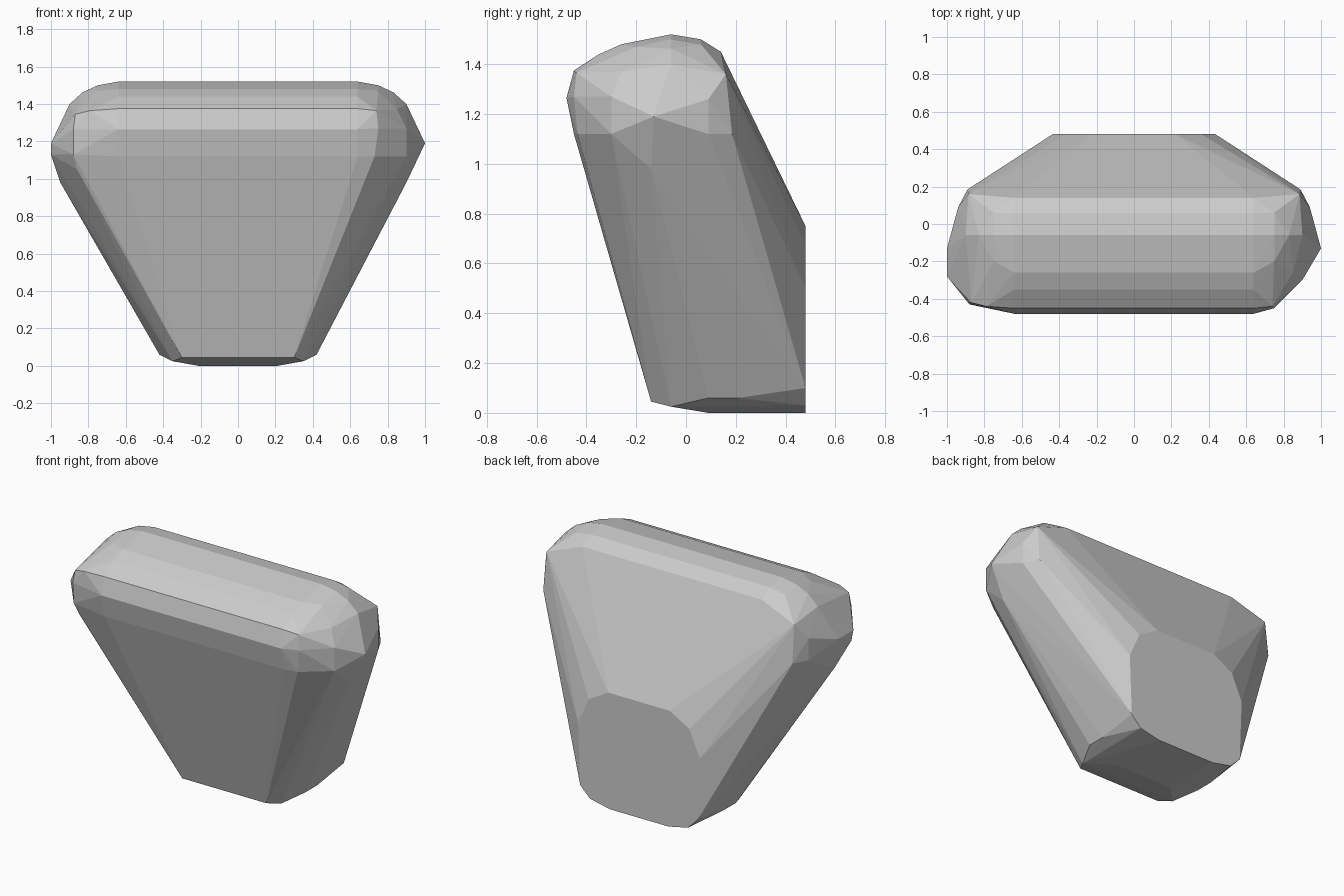
import bpy, bmesh

# Faceted, tapered block: a wide rounded upper bar narrowing to a flat back plate and small foot.
# All lists are (x, y, z) for one half; the shared ones are mirrored.

# rounded upper bar, profile in (y, z)
bar = [(0.64, y, z) for y, z in [(-0.45, 1.12), (-0.48, 1.265), (-0.45, 1.375), (-0.35, 1.44),
       (-0.26, 1.48), (-0.06, 1.52), (0.06, 1.50), (0.14, 1.45)]]

# rounded bar ends shared by both sides
ends = [(0.75, 0.06, 1.48), (0.75, -0.06, 1.50), (0.75, -0.20, 1.47),
        (0.83, -0.06, 1.463), (0.90, -0.06, 1.40),
        (0.885, 0.16, 1.36), (0.89, 0.185, 1.12),
        (0.94, 0.09, 1.26), (0.94, 0.09, 1.12), (1.0, -0.13, 1.19)]

# flat back plate
plate = [(x, 0.48, z) for x, z in [(0.21, 0.0), (0.35, 0.03), (0.42, 0.10),
         (0.435, 0.50), (0.36, 0.67), (0.22, 0.75)]]

# foot
foot = [(0.21, 0.09, 0.0), (0.35, -0.06, 0.025), (0.30, -0.14, 0.045),
        (0.42, 0.09, 0.06), (0.42, 0.21, 0.06), (0.37, -0.07, 0.11)]

# front corners differ slightly from side to side
right = [(0.74, -0.44, 1.365), (0.75, -0.45, 1.27), (0.73, -0.435, 1.12),
         (0.90, -0.30, 1.27), (0.90, -0.30, 1.12), (0.85, -0.26, 1.37), (0.90, -0.14, 0.98)]
left = [(-0.79, -0.44, 1.365), (-0.87, -0.42, 1.345), (-0.88, -0.43, 1.265), (-0.88, -0.42, 1.13),
        (-0.86, -0.39, 1.05), (-1.0, -0.28, 1.19), (-1.0, -0.26, 1.13), (-0.95, -0.16, 0.98)]

half = bar + ends + plate + foot
points = half + [(-x, y, z) for x, y, z in half] + right + left

# wrap the outline in flat facets
bm = bmesh.new()
for p in points:
    bm.verts.new(p)
hull = bmesh.ops.convex_hull(bm, input=bm.verts[:])
unused = [v for v in bm.verts if not v.link_faces]
bmesh.ops.delete(bm, geom=unused, context='VERTS')
bmesh.ops.recalc_face_normals(bm, faces=bm.faces[:])

mesh = bpy.data.meshes.new("tapered_block")
bm.to_mesh(mesh)
bm.free()
bpy.context.collection.objects.link(bpy.data.objects.new("tapered_block", mesh))
